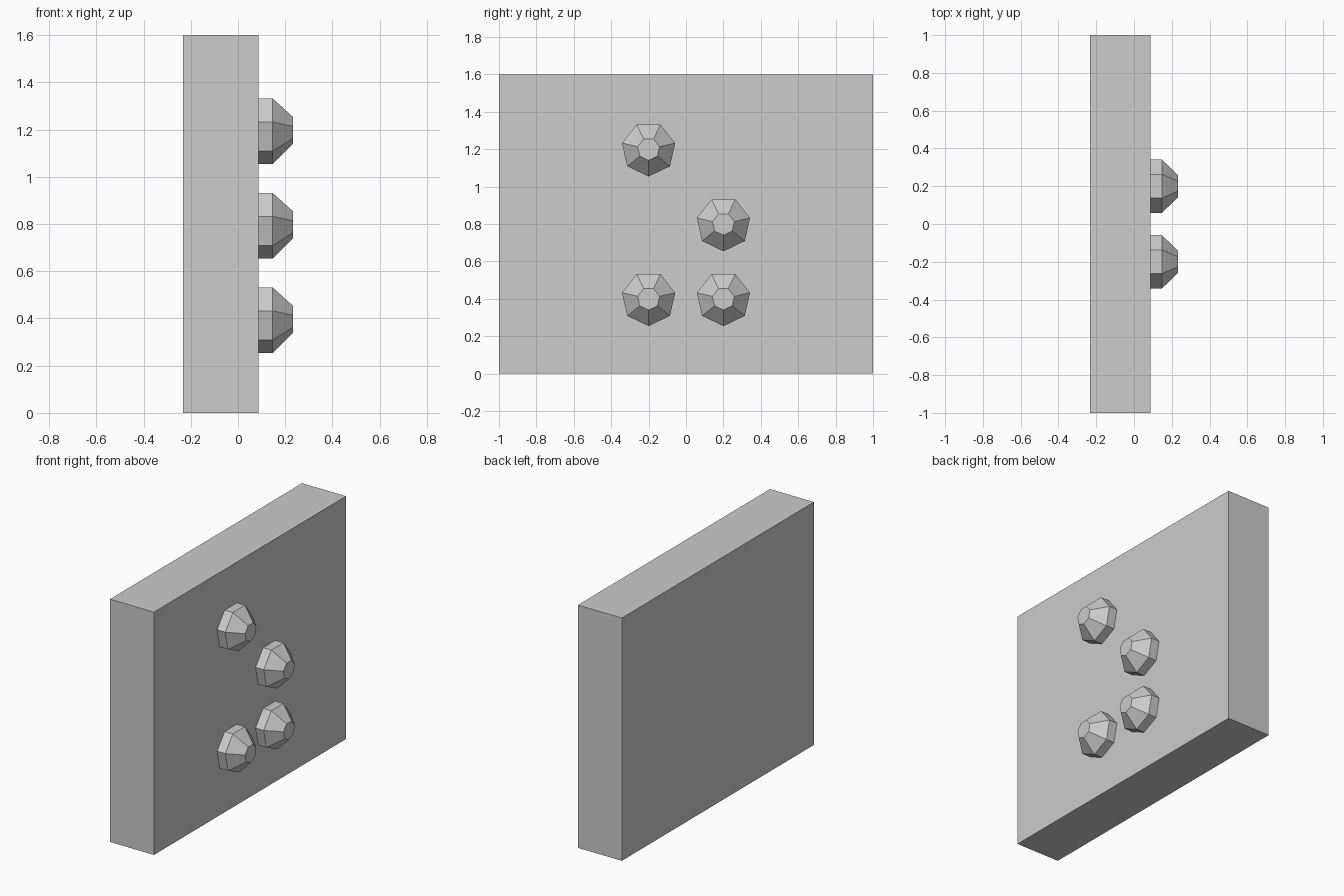
import bpy
import bmesh
from math import radians
from mathutils import Matrix, Vector

cube = bpy.data.objects.get("Cube")
if cube:
    bpy.data.objects.remove(cube, do_unlink=True)

grey = bpy.data.materials.new("light grey")
grey.use_nodes = True
grey.diffuse_color = (0.604, 0.604, 0.604, 1)
grey.node_tree.nodes["Principled BSDF"].inputs["Base Color"].default_value = grey.diffuse_color

BACK, FACE, SHOULDER, TIP = -0.2325, 0.0875, 0.147, 0.2325
SIDES = 7
RADIUS, TIP_RADIUS = 0.146, 0.06


def add_object(name, bm):
    bmesh.ops.recalc_face_normals(bm, faces=bm.faces[:])
    mesh = bpy.data.meshes.new(name)
    bm.to_mesh(mesh)
    bm.free()
    mesh.materials.append(grey)
    obj = bpy.data.objects.new(name, mesh)
    bpy.context.collection.objects.link(obj)
    return obj


# Upright wall slab
bm = bmesh.new()
bmesh.ops.create_cube(bm, size=1)
bmesh.ops.scale(bm, vec=(FACE - BACK, 2, 1.6), verts=bm.verts)
bmesh.ops.translate(bm, vec=((FACE + BACK) / 2, 0, 0.8), verts=bm.verts)
add_object("wall_slab", bm)


# Seven-sided stud: straight collar, then a taper to a flat tip
def add_stud(name, y, z):
    bm = bmesh.new()
    rings = []
    for x, radius in ((FACE, RADIUS), (SHOULDER, RADIUS), (TIP, TIP_RADIUS)):
        ring = []
        for i in range(SIDES):
            turn = Matrix.Rotation(radians(360 * i / SIDES), 3, "X")
            ring.append(bm.verts.new(turn @ Vector((x, 0, -radius))))
        rings.append(ring)
    for low, high in zip(rings, rings[1:]):
        for i in range(SIDES):
            j = (i + 1) % SIDES
            bm.faces.new((low[i], low[j], high[j], high[i]))
    bm.faces.new(rings[0])
    bm.faces.new(rings[-1])
    add_object(name, bm).location = (0, y, z)


add_stud("stud_top", -0.2, 1.2)
add_stud("stud_middle", 0.2, 0.8)
add_stud("stud_lower_front", -0.2, 0.4)
add_stud("stud_lower_back", 0.2, 0.4)
